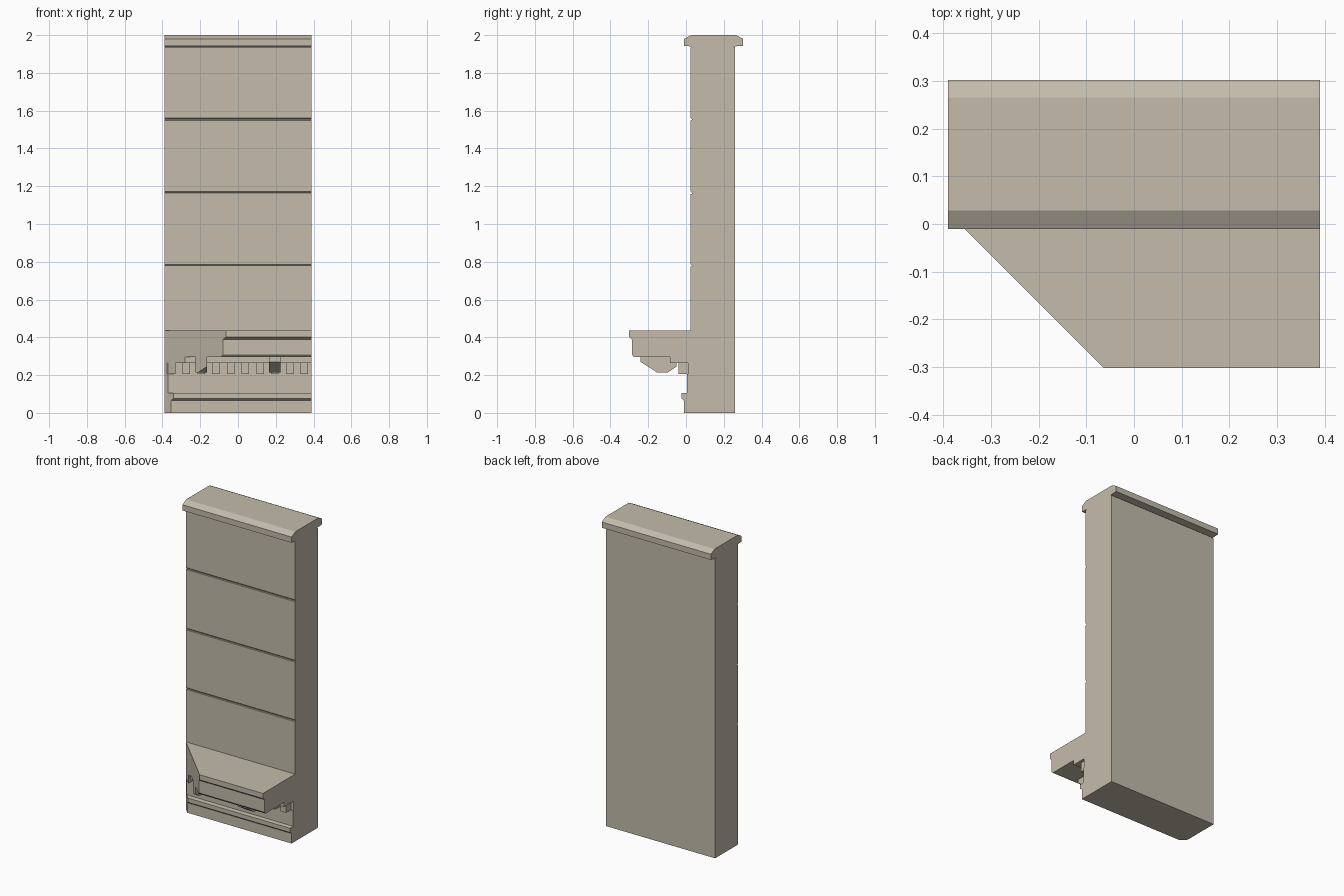
import bpy, bmesh
from mathutils import Vector

if "Cube" in bpy.data.objects:
    bpy.data.objects.remove(bpy.data.objects["Cube"])

HALF = 0.39       # half width of the panel
FACE = 0.025      # y of the wall face
BACK = 0.26
MITRE = -0.3655   # mouldings end on the 45 degree plane x + y = MITRE

stone = bpy.data.materials.new("warm stone")
stone.diffuse_color = (0.55, 0.50, 0.41, 1)
stone.use_nodes = True
stone.node_tree.nodes["Principled BSDF"].inputs["Base Color"].default_value = stone.diffuse_color


def extrude_profile(name, points, x0, x1, mitred=True):
    """Sweep a (y, z) profile along x and trim it at the mitre plane."""
    bm = bmesh.new()
    face = bm.faces.new([bm.verts.new((x0, y, z)) for y, z in points])
    swept = bmesh.ops.extrude_face_region(bm, geom=[face])["geom"]
    verts = [v for v in swept if isinstance(v, bmesh.types.BMVert)]
    bmesh.ops.translate(bm, vec=(x1 - x0, 0, 0), verts=verts)
    if mitred:
        cut = bmesh.ops.bisect_plane(
            bm, geom=bm.verts[:] + bm.edges[:] + bm.faces[:],
            plane_co=Vector((MITRE, 0, 0)), plane_no=Vector((-1, -1, 0)).normalized(),
            clear_outer=True)["geom_cut"]
        edges = [e for e in cut if isinstance(e, bmesh.types.BMEdge)]
        if edges:
            bmesh.ops.holes_fill(bm, edges=edges, sides=0)
    bmesh.ops.recalc_face_normals(bm, faces=bm.faces[:])
    mesh = bpy.data.meshes.new(name)
    bm.to_mesh(mesh)
    bm.free()
    mesh.materials.append(stone)
    obj = bpy.data.objects.new(name, mesh)
    bpy.context.collection.objects.link(obj)
    return obj


# Wall with base moulding, frieze and projecting cornice
profile = [
    (BACK, 0), (-0.01, 0), (-0.01, 0.065), (-0.025, 0.077), (-0.025, 0.104),
    (0.005, 0.106), (0.005, 0.205), (0.010, 0.205), (0.010, 0.265),
    (-0.085, 0.265), (-0.085, 0.295), (-0.275, 0.295), (-0.285, 0.307),
    (-0.285, 0.388), (-0.302, 0.402), (-0.302, 0.435), (FACE, 0.435),
]
# Course joints in the wall face
for z in (0.78, 1.165, 1.555):
    profile += [(FACE, z - 0.006), (FACE + 0.006, z - 0.005),
                (FACE + 0.006, z), (FACE, z + 0.006)]
profile += [(FACE, 1.935), (FACE + 0.006, 1.94), (BACK - 0.01, 1.94), (BACK, 1.935)]
extrude_profile("wall_and_cornice", profile, -HALF, HALF)

# Coping along the top
coping = [(-0.01, 1.943), (-0.01, 1.98), (0.028, 2.0), (0.265, 2.0),
          (0.302, 1.98), (0.302, 1.943), (0.25, 1.94), (0.031, 1.94)]
extrude_profile("coping", coping, -HALF, HALF, mitred=False)

# Row of small blocks under the cornice
dentil = [(0.010, 0.205), (-0.04, 0.205), (-0.04, 0.265), (0.010, 0.265)]
for i in range(10):
    x = -0.351 + 0.078 * i
    extrude_profile(f"dentil_{i + 1}", dentil, x - 0.0195, x + 0.0195)

# Brackets carrying the overhang
bracket = [(-0.04, 0.295), (-0.24, 0.295), (-0.24, 0.27), (-0.155, 0.215),
           (-0.095, 0.215), (-0.05, 0.245), (-0.05, 0.262), (-0.04, 0.265)]
for side, x in (("left", -0.195), ("right", 0.195)):
    extrude_profile(f"bracket_{side}", bracket, x - 0.03, x + 0.03)
